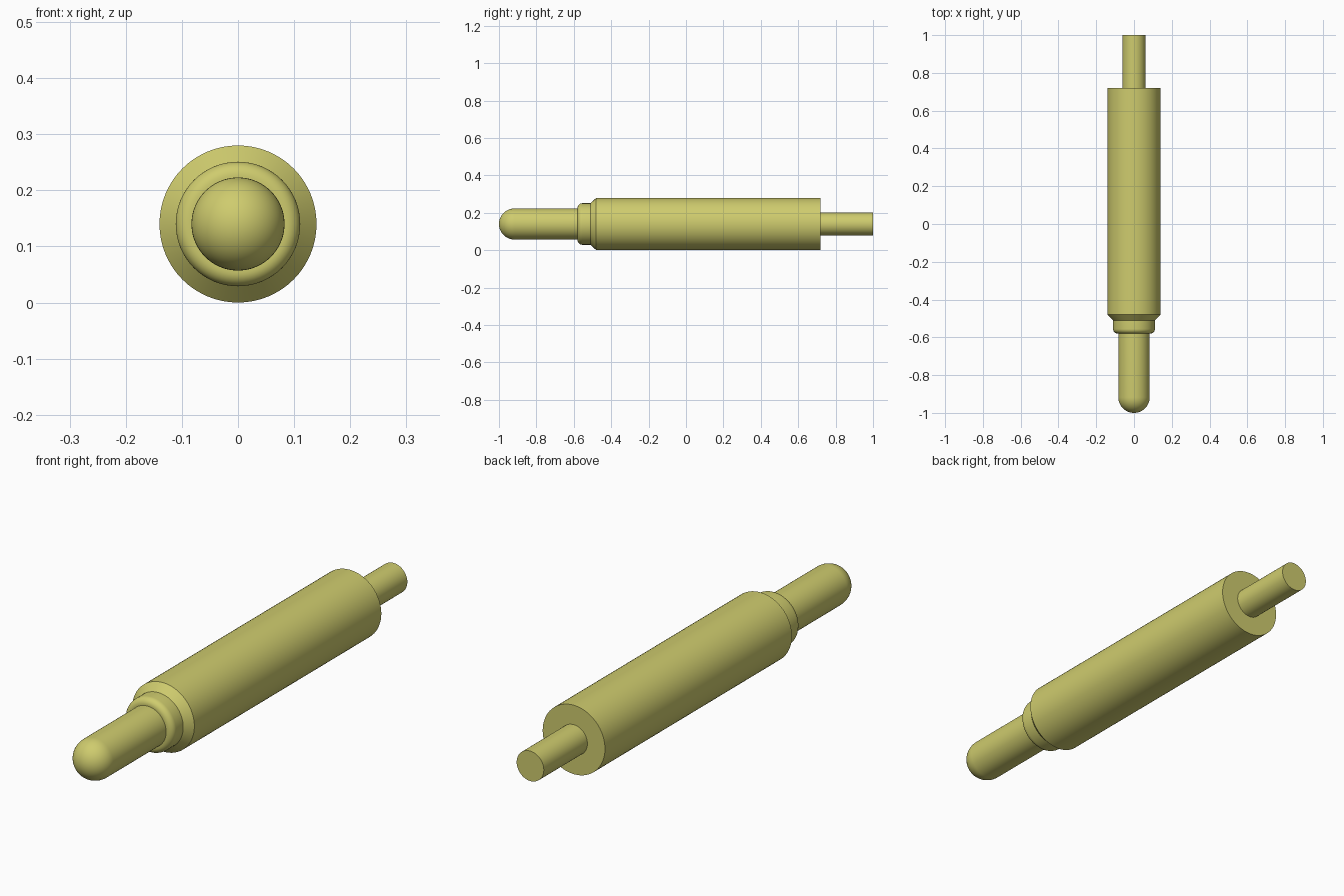
import bpy, bmesh, math

cube = bpy.data.objects.get("Cube")
if cube:
    bpy.data.objects.remove(cube, do_unlink=True)

AXIS_Z = 0.14   # height of the long axis
SIDES = 64

# One brass finish for every part
brass = bpy.data.materials.new("pale brass")
brass.use_nodes = True
colour = (0.62, 0.60, 0.155, 1.0)
brass.diffuse_color = colour
brass.node_tree.nodes["Principled BSDF"].inputs["Base Color"].default_value = colour


def lathe(name, profile):
    """Turn (y, radius) points around the long axis; end points sit on the axis."""
    bm = bmesh.new()
    verts = [bm.verts.new((0, y, r)) for y, r in profile]
    edges = [bm.edges.new(pair) for pair in zip(verts, verts[1:])]
    bmesh.ops.spin(bm, geom=verts + edges, cent=(0, 0, 0), axis=(0, 1, 0),
                   angle=math.tau, steps=SIDES, use_duplicate=False)
    bmesh.ops.remove_doubles(bm, verts=bm.verts, dist=1e-5)
    bmesh.ops.recalc_face_normals(bm, faces=bm.faces)
    mesh = bpy.data.meshes.new(name)
    bm.to_mesh(mesh)
    bm.free()
    mesh.materials.append(brass)
    obj = bpy.data.objects.new(name, mesh)
    obj.location.z = AXIS_Z
    bpy.context.collection.objects.link(obj)
    bpy.ops.object.select_all(action='DESELECT')
    obj.select_set(True)
    bpy.context.view_layer.objects.active = obj
    bpy.ops.object.shade_smooth_by_angle(angle=math.radians(30))
    return obj


def arc(y, r, radius, steps):
    """Quarter round from facing the front to facing outwards."""
    angles = [math.pi / 2 * i / steps for i in range(steps + 1)]
    return [(y - radius * math.cos(a), r + radius * math.sin(a)) for a in angles]


# Plunger with a hemispherical tip
lathe("plunger", arc(-0.917, 0, 0.083, 14) + [(-0.5, 0.083), (-0.5, 0)])

# Rolled collar, chamfered shoulder and main barrel
lathe("barrel", [(-0.58, 0)] + arc(-0.555, 0.086, 0.025, 8)
      + [(-0.51, 0.111), (-0.48, 0.14), (0.72, 0.14), (0.72, 0)])

# Rear terminal pin
lathe("tail_pin", [(0.7, 0), (0.7, 0.061), (1.0, 0.061), (1.0, 0)])
